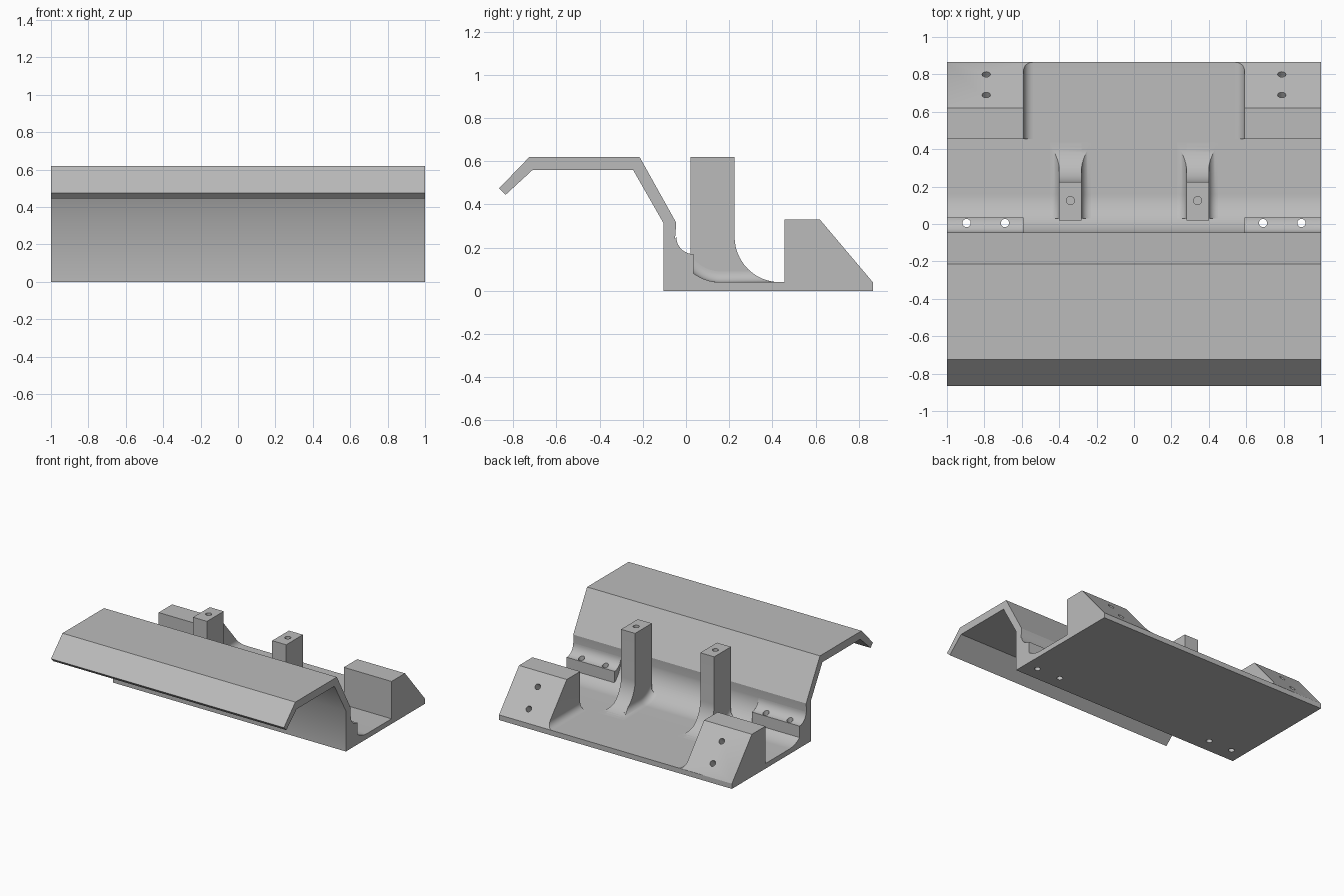
import bpy, bmesh, math
from mathutils import Vector, Matrix

cube = bpy.data.objects.get("Cube")
if cube:
    bpy.data.objects.remove(cube, do_unlink=True)

grey = bpy.data.materials.new("plain grey")
grey.use_nodes = True
grey.diffuse_color = (0.5, 0.5, 0.5, 1)
grey.node_tree.nodes["Principled BSDF"].inputs["Base Color"].default_value = (0.5, 0.5, 0.5, 1)

FLOOR, TOP, BACK = 0.04, 0.62, 0.865
BEND, BEND_Y, BEND_Z = 0.21, 0.16, 0.25    # large bend between wall and floor
FILLET, POST_HALF, HOLE = 0.05, 0.06, 0.022


def arc(cu, cv, r, a0, a1, n=16):
    """Points on an arc, angles in degrees."""
    angles = [math.radians(a0 + (a1 - a0) * i / n) for i in range(n + 1)]
    return [(cu + r * math.cos(a), cv + r * math.sin(a)) for a in angles]


def finish(name, bm):
    bmesh.ops.recalc_face_normals(bm, faces=bm.faces)
    mesh = bpy.data.meshes.new(name)
    bm.to_mesh(mesh)
    bm.free()
    mesh.materials.append(grey)
    obj = bpy.data.objects.new(name, mesh)
    bpy.context.collection.objects.link(obj)
    return obj


def prism(points, start, end, axis):
    """Extrude a (y, z) profile along x or an (x, z) profile along y."""
    bm = bmesh.new()
    place = (lambda u, v: (start, u, v)) if axis == "x" else (lambda u, v: (u, start, v))
    face = bm.faces.new([bm.verts.new(place(u, v)) for u, v in points])
    geom = bmesh.ops.extrude_face_region(bm, geom=[face])["geom"]
    move = Vector((end - start, 0, 0) if axis == "x" else (0, end - start, 0))
    bmesh.ops.translate(bm, vec=move, verts=[g for g in geom if isinstance(g, bmesh.types.BMVert)])
    return bm


def drill(obj, centre, direction, depth):
    """Cut a round hole, reaching depth to both sides of centre."""
    bm = bmesh.new()
    turn = Vector((0, 0, 1)).rotation_difference(Vector(direction)).to_matrix().to_4x4()
    bmesh.ops.create_cone(bm, cap_ends=True, segments=24, radius1=HOLE, radius2=HOLE,
                          depth=2 * depth, matrix=Matrix.Translation(centre) @ turn)
    cutter = finish("hole_cutter", bm)
    cutter.hide_render = True
    mod = obj.modifiers.new("hole", "BOOLEAN")
    mod.operation, mod.solver, mod.object = "DIFFERENCE", "EXACT", cutter
    bpy.context.view_layer.objects.active = obj
    bpy.ops.object.modifier_apply(modifier=mod.name)
    bpy.data.objects.remove(cutter, do_unlink=True)


parts = []

# Main body: bent cover, upright wall and floor in one section
section = [(-0.865, 0.475), (-0.725, TOP), (-0.215, TOP), (-0.045, 0.315)]
section += arc(BEND_Y, BEND_Z, BEND, 180, 270, 24)
section += [(BACK, FLOOR), (BACK, 0), (-0.105, 0), (-0.105, 0.315),
            (-0.245, 0.56), (-0.71, 0.56), (-0.835, 0.445)]
body = finish("body", prism(section, -1, 1, "x"))
parts.append(body)

# Ledge section, lying on the bend of the wall
ledge_y = 0.035
ledge_angle = 360 - math.degrees(math.acos((ledge_y - BEND_Y) / BEND))
ledge_section = arc(ledge_y, BEND_Z, 0.08, 180, 270, 12)
ledge_section += arc(BEND_Y, BEND_Z, BEND, ledge_angle, 180, 14)[:-1]

# Post side section with a large sweep at the back
post_section = [(0.02, 0.02), (0.02, TOP), (0.225, TOP)]
post_section += arc(0.435, BEND_Z, BEND, 180, 270) + [(0.435, 0.02)]


def post_flare(x):
    """Small side fillets that follow the floor and run out in the back sweep."""
    bm = bmesh.new()
    rings = []
    for off, rise in arc(FILLET, FILLET, FILLET, 270, 180, 8):
        half = POST_HALF + off
        r = BEND - rise
        first = 360 - math.degrees(math.acos((0.03 - BEND_Y) / r))
        path = arc(BEND_Y, BEND_Z, r, first, 270, 12)
        path.append((0.435 - math.sqrt(BEND ** 2 - r ** 2), FLOOR + rise))
        ring = [bm.verts.new((x + half, y, z)) for y, z in path]
        ring += [bm.verts.new((x - half, y, z)) for y, z in reversed(path)]
        rings.append(ring)
    for low, high in zip(rings, rings[1:]):
        for i in range(len(low)):
            j = (i + 1) % len(low)
            bm.faces.new((low[i], low[j], high[j], high[i]))
    return bm


slope = Vector((0, 0.29, 0.245)).normalized()
for side, label in ((1, "left"), (-1, "right")):
    # Ledge with two holes through to the underside
    ledge = finish(label + "_ledge", prism(ledge_section, side * 0.59, side, "x"))
    for x in (0.69, 0.895):
        for obj in (ledge, body):
            drill(obj, (side * x, 0.005, 0.1), (0, 0, 1), 0.25)

    # Rear block, filleted to the floor and cut to a slope at the back
    outline = [(1, FLOOR), (1, 0.33), (0.59, 0.33)]
    outline += arc(0.59 - FILLET, FLOOR + FILLET, FILLET, 0, -90, 10)
    bm = prism([(side * x, z) for x, z in outline], 0.455, BACK, "y")
    cut = bmesh.ops.bisect_plane(bm, geom=bm.verts[:] + bm.edges[:] + bm.faces[:],
                                 plane_co=(0, 0.62, 0.33), plane_no=slope, clear_outer=True)
    bmesh.ops.holes_fill(bm, edges=[e for e in bm.edges if e.is_boundary], sides=0)
    block = finish(label + "_rear_block", bm)
    for y in (0.69, 0.80):
        z = 0.33 - (y - 0.62) * 0.29 / 0.245
        drill(block, (side * 0.79, y, z), slope, 0.08)

    # Post with a blind hole in its top
    x = side * 0.34
    post = finish(label + "_post", prism(post_section, x - POST_HALF, x + POST_HALF, "x"))
    drill(post, (x, 0.125, TOP), (0, 0, 1), 0.2)
    flare = finish(label + "_post_fillet", post_flare(x))
    parts += [ledge, block, post, flare]

# Smooth the bends, keep the corners sharp
bpy.ops.object.select_all(action="DESELECT")
for obj in parts:
    obj.select_set(True)
bpy.context.view_layer.objects.active = body
bpy.ops.object.shade_smooth_by_angle(angle=math.radians(30))
